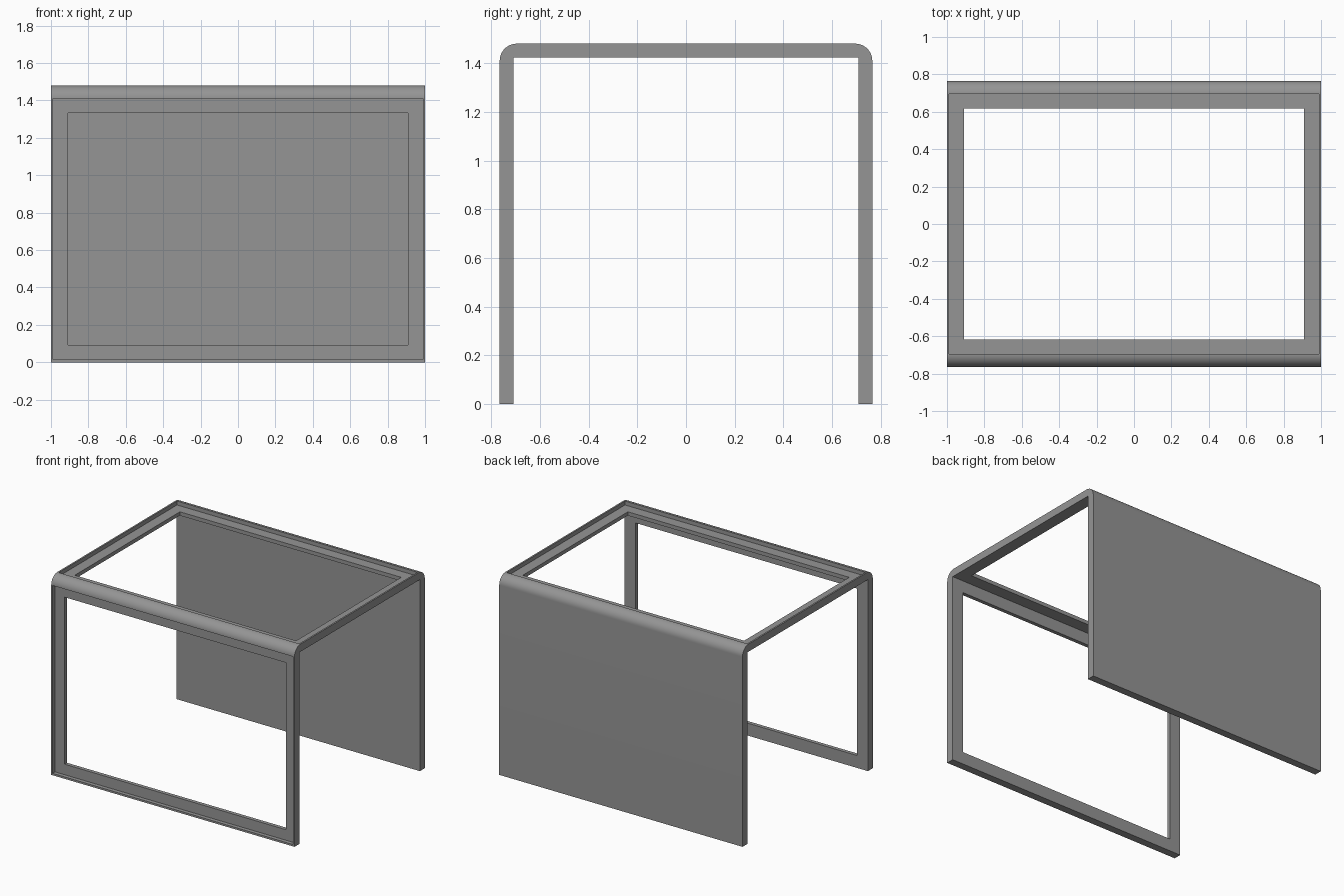
import bpy, bmesh
from math import pi, sin, cos
from mathutils import Matrix

if "Cube" in bpy.data.objects:
    bpy.data.objects.remove(bpy.data.objects["Cube"])

W, D, H = 1.0, 0.765, 1.48      # half width, half depth, height
T, R = 0.057, 0.07              # wall thickness, outer corner radius
RECESS = 0.029

grey = bpy.data.materials.new("grey")
grey.use_nodes = True
colour = (0.3, 0.3, 0.3, 1)
grey.diffuse_color = colour
grey.node_tree.nodes["Principled BSDF"].inputs["Base Color"].default_value = colour


def add_object(name, bm):
    bmesh.ops.recalc_face_normals(bm, faces=bm.faces)
    mesh = bpy.data.meshes.new(name)
    bm.to_mesh(mesh)
    bm.free()
    mesh.materials.append(grey)
    obj = bpy.data.objects.new(name, mesh)
    bpy.context.collection.objects.link(obj)
    return obj


def cut_box(body, name, low, high):
    """Carve an axis-aligned box out of the body."""
    bm = bmesh.new()
    size = [b - a for a, b in zip(low, high)]
    centre = [(a + b) / 2 for a, b in zip(low, high)]
    bmesh.ops.create_cube(bm, size=1, matrix=Matrix.Translation(centre) @ Matrix.Diagonal((*size, 1)))
    cutter = add_object(name, bm)
    cutter.hide_render = True
    mod = body.modifiers.new(name, "BOOLEAN")
    mod.operation, mod.solver, mod.object = "DIFFERENCE", "EXACT", cutter
    bpy.context.view_layer.objects.active = body
    bpy.ops.object.modifier_apply(modifier=name)
    bpy.data.objects.remove(cutter)


# Upside-down U profile: rounded outside, square inside
def corner(cy, start):
    angles = [start - pi / 2 * i / 12 for i in range(13)]
    return [(cy + R * cos(a), H - R + R * sin(a)) for a in angles]


profile = [(-D, 0)] + corner(R - D, pi) + corner(D - R, pi / 2) + [(D, 0)]
profile += [(D - T, 0), (D - T, H - T), (T - D, H - T), (T - D, 0)]
bm = bmesh.new()
face = bm.faces.new([bm.verts.new((-W, y, z)) for y, z in profile])
side = bmesh.ops.extrude_face_region(bm, geom=[face])
bmesh.ops.translate(bm, vec=(2 * W, 0, 0), verts=[v for v in side["geom"] if isinstance(v, bmesh.types.BMVert)])
housing = add_object("housing_frame", bm)

# Front window: shallow recess and through opening
cut_box(housing, "front_recess", (-0.988, -D - 0.1, 0.014), (0.988, RECESS - D, H - R))
cut_box(housing, "front_opening", (-0.91, -D - 0.1, 0.092), (0.91, -0.6, 1.333))

# Top window: shallow recess and through opening
cut_box(housing, "top_recess", (-0.988, R - D, H - RECESS), (0.988, D - R, H + 0.1))
cut_box(housing, "top_opening", (-0.91, -0.617, 1.3), (0.91, 0.617, H + 0.1))

# Smooth the rounded edges only
bpy.ops.object.select_all(action="DESELECT")
housing.select_set(True)
bpy.context.view_layer.objects.active = housing
bpy.ops.object.shade_smooth_by_angle(angle=pi / 6)
